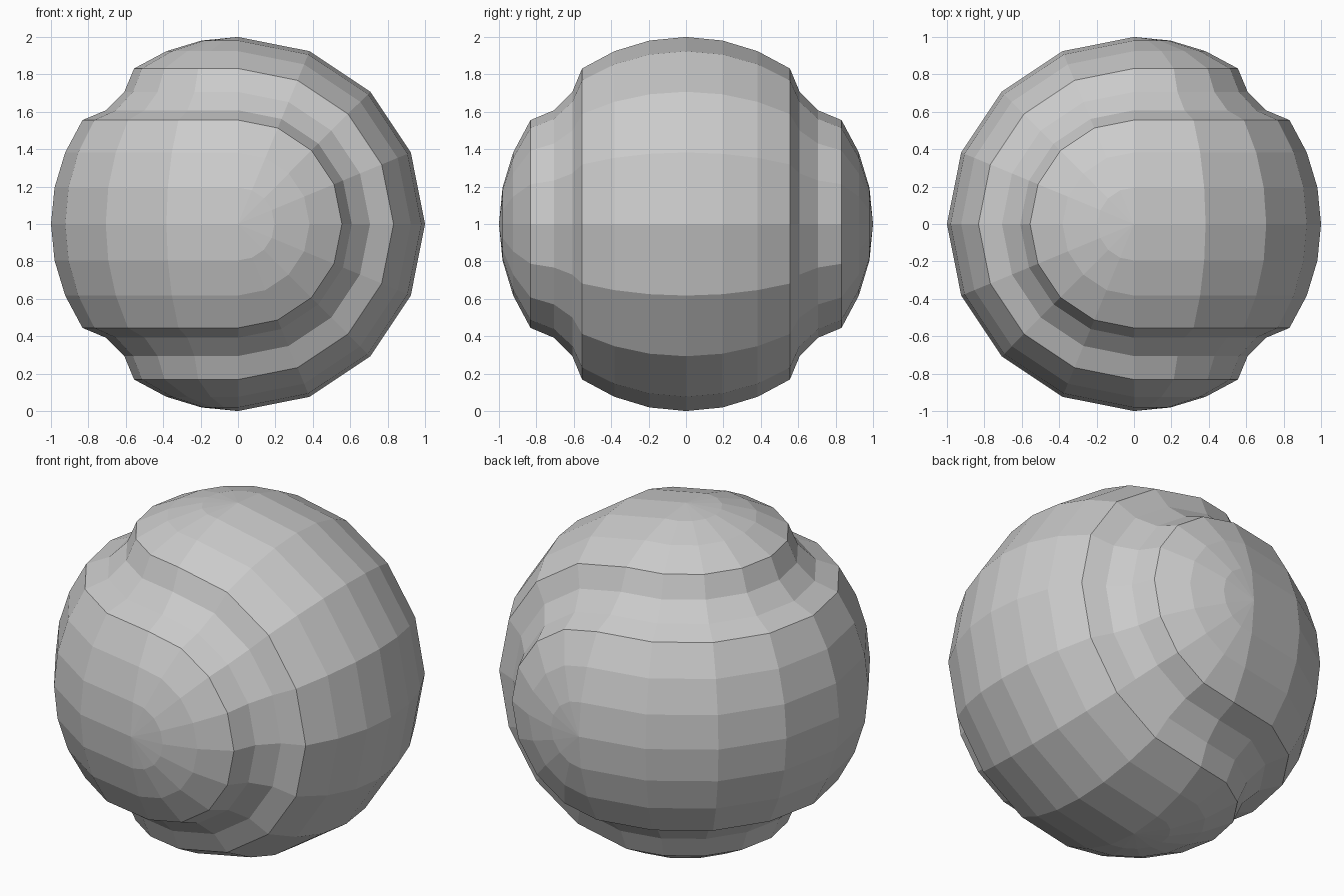
import bpy, bmesh
from math import sin, cos, pi
from mathutils import Vector

cube = bpy.data.objects.get("Cube")
if cube:
    bpy.data.objects.remove(cube, do_unlink=True)

GREY = (0.6, 0.6, 0.6, 1)
mat = bpy.data.materials.new("light grey")
mat.use_nodes = True
mat.diffuse_color = GREY
mat.node_tree.nodes["Principled BSDF"].inputs["Base Color"].default_value = GREY

STEPS = 8                      # segments in each half turn
STEP = pi / 16                 # angle between points of the round profile


def half_turn(bm, profile, axis):
    """Sweep (radius, height) points half way round z on -x, or round y on +x."""
    rings = []
    for i in range(STEPS + 1):
        a = pi * i / STEPS
        ring = []
        for r, h in profile:
            side, across = r * sin(a), r * cos(a)
            co = (-side, across, h) if axis == "z" else (side, h, across)
            ring.append(bm.verts.new(co))
        rings.append(ring)
    for a, b in zip(rings, rings[1:]):
        for j in range(len(profile) - 1):
            bm.faces.new((a[j], a[j + 1], b[j + 1], b[j]))


def finish(bm, name):
    """Weld the sweeps, face everything outward and lift the ball to the floor."""
    bmesh.ops.remove_doubles(bm, verts=bm.verts, dist=0.0005)
    bmesh.ops.dissolve_degenerate(bm, edges=bm.edges, dist=0.0001)
    bm.normal_update()
    for f in bm.faces:
        if f.normal.dot(f.calc_center_median()) < 0:
            f.normal_flip()
    bmesh.ops.translate(bm, verts=bm.verts, vec=Vector((0, 0, 1)))
    mesh = bpy.data.meshes.new(name)
    bm.to_mesh(mesh)
    bm.free()
    mesh.materials.append(mat)
    obj = bpy.data.objects.new(name, mesh)
    bpy.context.collection.objects.link(obj)


# Two interlocking panels: a band round one side with a rounded cap at each end
for name, band_axis, cap_axis in (("side_panel", "z", "y"), ("upright_panel", "y", "z")):
    bm = bmesh.new()
    half_turn(bm, [(cos(k * STEP), sin(k * STEP)) for k in range(-3, 4)], band_axis)
    for s in (-1, 1):
        half_turn(bm, [(sin(k * STEP), s * cos(k * STEP)) for k in range(4)], cap_axis)
    finish(bm, name)

# Sunken seam channel that winds between the panels
channel = [(cos(3 * STEP), sin(3 * STEP)), (0.706, 0.608),
           (0.608, 0.706), (sin(3 * STEP), cos(3 * STEP))]
bm = bmesh.new()
for axis in "zy":
    for s in (-1, 1):
        half_turn(bm, [(r, s * h) for r, h in channel], axis)
finish(bm, "seam_channel")
